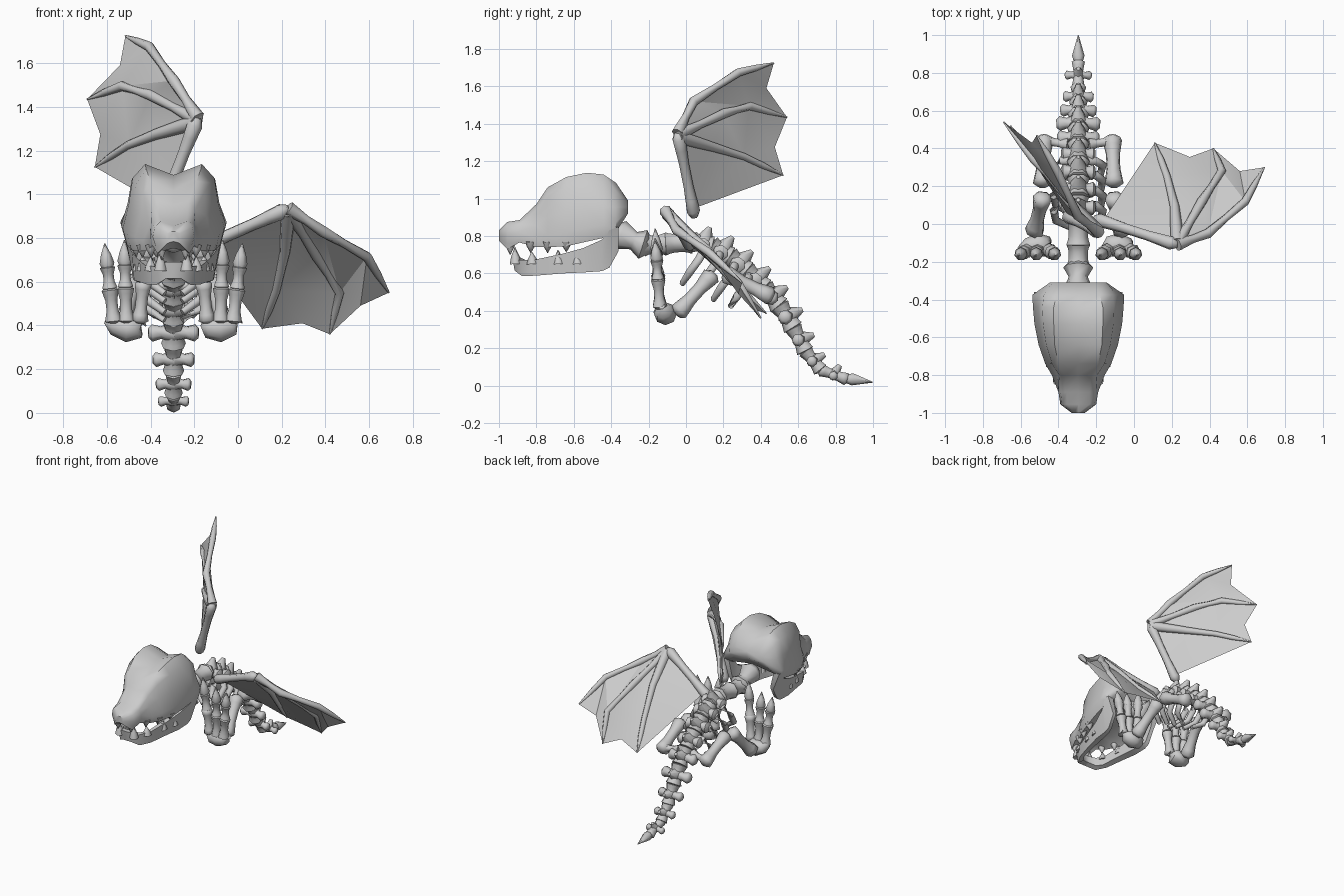
import bpy, bmesh, math
from mathutils import Vector as V

if "Cube" in bpy.data.objects:
    bpy.data.objects.remove(bpy.data.objects["Cube"])

CX = -0.295  # body centre line
bone_mat = bpy.data.materials.new("bone grey")
bone_mat.diffuse_color = (0.6, 0.6, 0.6, 1)
bone_mat.use_nodes = True
bone_mat.node_tree.nodes["Principled BSDF"].inputs["Base Color"].default_value = bone_mat.diffuse_color


def finish(name, bm, angle=65):
    bmesh.ops.recalc_face_normals(bm, faces=bm.faces)
    me = bpy.data.meshes.new(name)
    bm.to_mesh(me)
    bm.free()
    me.materials.append(bone_mat)
    ob = bpy.data.objects.new(name, me)
    bpy.context.collection.objects.link(ob)
    bpy.ops.object.select_all(action='DESELECT')
    ob.select_set(True)
    bpy.context.view_layer.objects.active = ob
    bpy.ops.object.shade_smooth_by_angle(angle=math.radians(angle))
    return ob


def loft(bm, rings):
    rows = [[bm.verts.new(p) for p in r] for r in rings]
    n = len(rows[0])
    for a, b in zip(rows, rows[1:]):
        for i in range(n):
            bm.faces.new((a[i], a[(i + 1) % n], b[(i + 1) % n], b[i]))
    bm.faces.new(rows[0])
    bm.faces.new(rows[-1])


def tube(bm, pts, radii, sides=7):
    pts = [V(p) for p in pts]
    rings = []
    for i, (p, r) in enumerate(zip(pts, radii)):
        d = (pts[min(i + 1, len(pts) - 1)] - pts[max(i - 1, 0)]).normalized()
        u = d.cross(V((1, 0, 0)) if abs(d.x) < 0.8 else V((0, 0, 1))).normalized()
        w = d.cross(u)
        rings.append([p + r * (math.cos(t) * u + math.sin(t) * w)
                      for t in (2 * math.pi * k / sides for k in range(sides))])
    loft(bm, rings)


def bone(bm, a, b, r, waist=0.65):
    """Shaft with a knob at each end."""
    a, b = V(a), V(b)
    prof = ((0, .5), (.07, 1), (.2, .88), (.36, waist), (.64, waist), (.8, .88), (.93, 1), (1, .5))
    tube(bm, [a.lerp(b, t) for t, _ in prof], [r * k for _, k in prof])


def spike(bm, a, b, r, tip=0.002):
    a, b = V(a), V(b)
    tube(bm, [a, a.lerp(b, .4), b], [r, r * .75, tip], 6)


# Skull: y, low z, top z, top half width, mid half width, low half width, groove
bm = bmesh.new()
rings = []
for y, zl, zt, wt, wm, wl, g in (
        (-1.0, .775, .83, .02, .035, .03, .0), (-.955, .73, .875, .06, .095, .08, .02),
        (-.89, .765, .885, .06, .105, .105, .01), (-.80, .74, .97, .07, .11, .14, .02),
        (-.74, .74, 1.06, .105, .15, .175, .045), (-.64, .745, 1.115, .125, .185, .21, .05),
        (-.53, .77, 1.138, .13, .205, .232, .05), (-.44, .79, 1.128, .13, .21, .24, .045),
        (-.375, .82, 1.085, .115, .205, .243, .04), (-.31, .92, .99, .09, .15, .15, .01)):
    h = zt - zl
    half = [(wt, zt), (wt + (wm - wt) * .75, zt - h * .17), (wm, zl + h * .5),
            (wl, zl + h * .2), (wl * .92, zl), (wl * .72, zl + h * .06)]
    ring = [(0, zt - g)] + half + [(0, zl + h * .16)] + [(-x, z) for x, z in reversed(half)]
    rings.append([(CX + x, y, z) for x, z in ring])
loft(bm, rings)
finish("skull", bm, 50)

# Lower jaw: open horseshoe of y, half width, low z, top z
jaw = [(-.36, .235, .72, .85), (-.41, .23, .63, .83), (-.45, .215, .612, .78), (-.55, .19, .605, .735),
       (-.66, .165, .60, .705), (-.80, .13, .588, .675), (-.89, .085, .585, .67), (-.93, .035, .615, .69)]
bm = bmesh.new()
rings = []
for s, line in ((1, jaw), (-1, jaw[::-1])):
    for y, x, zb, zt in line:
        k = .035 if y < -.85 else .0
        rings.append([(CX + s * x, y, zt), (CX + s * min(x * .95, .185), y + k * .4, zb),
                      (CX + s * x * .68, y + k * 1.5, zb + .01), (CX + s * x * .8, y + k, zt)])
loft(bm, rings)
finish("lower_jaw", bm)

# Teeth in both jaws
bm = bmesh.new()
for s in (-1, 1):
    for y, x, l in ((-.94, .055, .04), (-.83, .105, .03), (-.74, .145, .03), (-.64, .175, .025)):
        spike(bm, (CX + s * x, y, .77), (CX + s * x * .97, y, .74 - l), .03)
    for y, x, l in ((-.91, .06, .065), (-.82, .105, .04), (-.68, .14, .05), (-.58, .16, .04)):
        spike(bm, (CX + s * x, y, .65), (CX + s * x, y - .005, .675 + l), .032)
finish("teeth", bm)

# Neck
bm = bmesh.new()
tube(bm, [(CX, -.39, .82), (CX, -.35, .805), (CX, -.28, .775), (CX, -.23, .755), (CX, -.2, .75)],
     [.05, .08, .05, .08, .05], 8)
bone(bm, (CX, -.23, .755), (CX, -.10, .76), .065, .8)
bone(bm, (CX, -.12, .76), (CX, .04, .77), .065, .8)
finish("neck", bm)

# Spine and tail vertebrae: y, z, radius, side process reach
spine = [(.04, .77, .06, .09), (.14, .745, .062, .09), (.235, .69, .062, .09), (.325, .615, .06, .09),
         (.42, .525, .06, .11), (.50, .43, .058, .115), (.575, .31, .05, .095),
         (.64, .185, .043, .08), (.72, .085, .036, .07), (.86, .035, .03, 0)]
bm = bmesh.new()
for (y, z, r, w), (y2, z2, _, _) in zip(spine, spine[1:]):
    a, b = V((CX, y, z)), V((CX, y2, z2))
    d = (b - a).normalized()
    up = V((0, -d.z, d.y))
    bone(bm, a - d * .008, b + d * .008, r, .75)
    m = a.lerp(b, .5)
    spike(bm, m, m + up * r * 1.6 + d * .015, r * .9, .012)
    for s in (-1, 1):
        e = m + V((s * w, 0, 0)) - up * .01
        tube(bm, [m, m.lerp(e, .5), m.lerp(e, .85), e], [r * .85, r * .5, r * .7, r * .4], 7)
tube(bm, [(CX, .85, .038), (CX, .89, .035), (CX, 1.0, .018)], [.022, .034, .002], 7)
finish("spine_and_tail", bm)

# Ribs
bm = bmesh.new()
for y, z, k in ((.10, .745, 1), (.18, .71, 1), (.26, .65, .95), (.335, .585, .8)):
    for s in (-1, 1):
        tube(bm, [(CX + s * x, y - dy * k, z - dz * k) for x, dy, dz in
                  ((.02, 0, 0), (.09, 0, .01), (.13, .03, .07), (.12, .08, .14), (.04, .12, .20))],
             [.026, .023, .023, .022, .016], 7)
finish("ribs", bm)

# Legs, with the feet hanging forward and the claws pointing up
for s, side in ((-1, "left"), (1, "right")):
    def P(x, y, z):
        return (CX + s * x, y, z)
    bm = bmesh.new()
    bone(bm, P(.05, .42, .50), P(.18, .44, .49), .035)
    bone(bm, P(.18, .465, .47), P(.19, .20, .60), .052, .72)
    bone(bm, P(.185, .15, .60), P(.235, -.05, .38), .052, .72)
    finish(side + "_leg", bm)
    # Broad palm and three clawed toes
    bm = bmesh.new()
    tube(bm, [P(.14, -.13, .415), P(.165, -.12, .395), P(.215, -.11, .385), P(.27, -.12, .40), P(.305, -.13, .425)],
         [.025, .055, .062, .045, .02], 8)
    for bx, tx, top in ((.272, .315, .775), (.215, .225, .79), (.155, .115, .84)):
        a, b = V(P(bx, -.14, .41)), V(P(tx, -.165, top))
        bone(bm, a, a.lerp(b, .45), .04, .7)
        bone(bm, a.lerp(b, .42), a.lerp(b, .72), .036, .7)
        tube(bm, [a.lerp(b, t) for t in (.68, .75, .86, 1)], [.024, .035, .024, .002], 7)
    finish(side + "_foot", bm)

# Wings: root, then three fingers from the wrist, then the two edge notches
wings = {
    "raised_wing": ((-.36, .045, .90), [
        [(-.185, -.045, 1.35), (-.295, .04, 1.52), (-.405, .28, 1.675), (-.515, .47, 1.725)],
        [(-.185, -.045, 1.34), (-.40, .20, 1.455), (-.53, .34, 1.495), (-.69, .54, 1.435)],
        [(-.19, -.04, 1.33), (-.37, .15, 1.275), (-.50, .31, 1.225), (-.655, .52, 1.125)]],
        [(-.54, .43, 1.59), (-.63, .475, 1.275)]),
    "lowered_wing": ((-.21, .03, .74), [
        [(.23, -.11, .935), (.39, -.05, .83), (.59, .12, .715), (.69, .30, .55)],
        [(.23, -.105, .925), (.36, .12, .72), (.465, .28, .55), (.42, .40, .36)],
        [(.23, -.10, .92), (.215, .09, .74), (.175, .25, .56), (.11, .43, .385)]],
        [(.56, .28, .49), (.295, .355, .41)])}
for name, (root, fingers, notches) in wings.items():
    bm = bmesh.new()
    wrist = V(fingers[0][0])
    bone(bm, root, wrist, .037, .75)
    for i, f in enumerate(fingers):
        f = [V(p) for p in f]
        pts = [f[0], f[0].lerp(f[1], .5), f[1], f[1].lerp(f[2], .5), f[2], f[2].lerp(f[3], .5), f[3]]
        radii = [.034, .022, .027, .019, .023, .017, .004]
        if i == 2:  # last finger tapers evenly from a thick base
            radii = [.036, .032, .026, .022, .02, .018, .004]
        tube(bm, pts, radii, 7)
    finish(name + "_bones", bm)
    # Skin panels between the fingers and from the last finger to the arm
    bm = bmesh.new()
    faces = []
    for f, g, n in zip(fingers, fingers[1:], notches):
        for k in (0, 1):
            faces += [(f[k], f[k + 1], g[k + 1]), (f[k], g[k + 1], g[k])]
        faces += [(f[2], f[3], n), (f[2], n, g[2]), (g[2], n, g[3])]
    start = V(root).lerp(wrist, .1)
    faces += [(start, a, b) for a, b in zip(fingers[2], fingers[2][1:])]
    for tri in faces:
        bm.faces.new([bm.verts.new(p) for p in tri])
    bmesh.ops.remove_doubles(bm, verts=bm.verts, dist=.0001)
    finish(name + "_skin", bm, 30)
